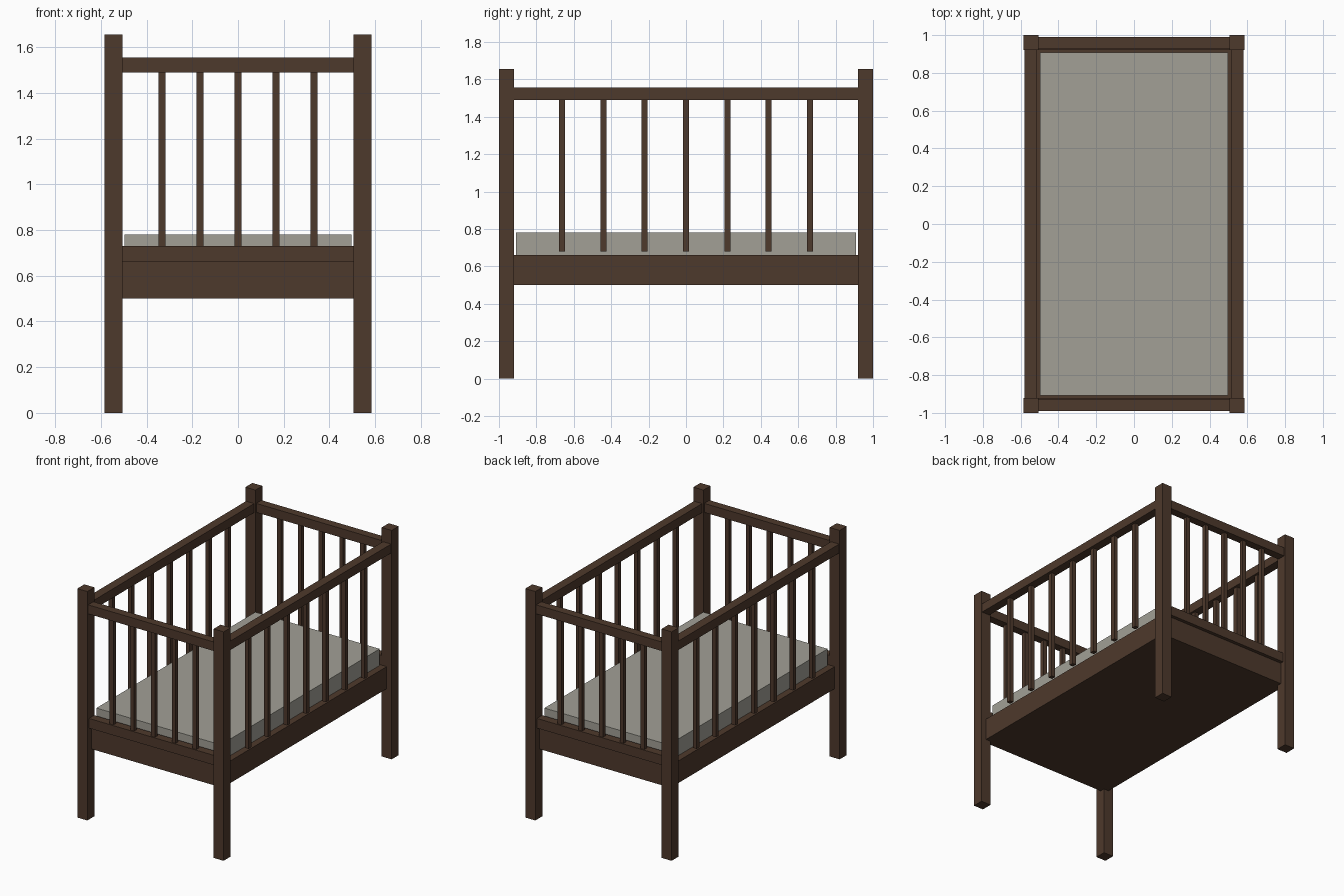
import bpy

cube = bpy.data.objects.get("Cube")
if cube:
    bpy.data.objects.remove(cube, do_unlink=True)


def material(name, rgb):
    m = bpy.data.materials.new(name)
    m.use_nodes = True
    m.diffuse_color = (*rgb, 1)
    m.node_tree.nodes["Principled BSDF"].inputs["Base Color"].default_value = (*rgb, 1)
    return m


wood = material("dark_wood", (0.076, 0.041, 0.025))
fabric = material("grey_fabric", (0.36, 0.35, 0.305))


def box(name, mat, x, y, z):
    """Box spanning the given (low, high) range on each axis."""
    spans = (x, y, z)
    bpy.ops.mesh.primitive_cube_add(size=1, location=[(a + b) / 2 for a, b in spans])
    ob = bpy.context.object
    ob.name = name
    ob.scale = [b - a for a, b in spans]
    bpy.ops.object.transform_apply(location=False, rotation=False, scale=True)
    ob.data.materials.append(mat)
    return ob


def both(sign, low, high):
    return tuple(sorted((sign * low, sign * high)))


def around(c, half):
    return (c - half, c + half)


POST_X, POST_Y = 0.505, 0.92
RAIL_Z = (1.49, 1.555)
inner_x, inner_y = (-POST_X, POST_X), (-POST_Y, POST_Y)

# Bed base and mattress
box("bed_base", wood, around(0, 0.545), inner_y, (0.5, 0.66))
box("mattress", fabric, around(0, 0.497), around(0, 0.908), (0.655, 0.78))

# Corner posts
for sx, side in ((1, "left"), (-1, "right")):
    for sy, end in ((-1, "front"), (1, "back")):
        box(f"{end}_{side}_post", wood, both(sx, POST_X, 0.585), both(sy, POST_Y, 1), (0, 1.655))

# Head and foot ends: apron, lower rail, top rail and slats
for s, end in ((-1, "front"), (1, "back")):
    box(f"{end}_apron", wood, inner_x, both(s, POST_Y, 0.955), (0.5, 0.66))
    box(f"{end}_lower_rail", wood, inner_x, both(s, POST_Y, 0.98), (0.66, 0.73))
    box(f"{end}_top_rail", wood, inner_x, both(s, 0.93, 0.99), RAIL_Z)
    for i in range(-2, 3):
        box(f"{end}_slat", wood, around(i * 0.166, 0.015), around(s * 0.957, 0.015), (0.73, 1.49))

# Long sides: top rail and slats
for s, side in ((1, "left"), (-1, "right")):
    box(f"{side}_top_rail", wood, both(s, 0.515, 0.58), inner_y, RAIL_Z)
    for i in range(-3, 4):
        box(f"{side}_slat", wood, around(s * 0.545, 0.015), around(i * 0.221, 0.016), (0.68, 1.49))
